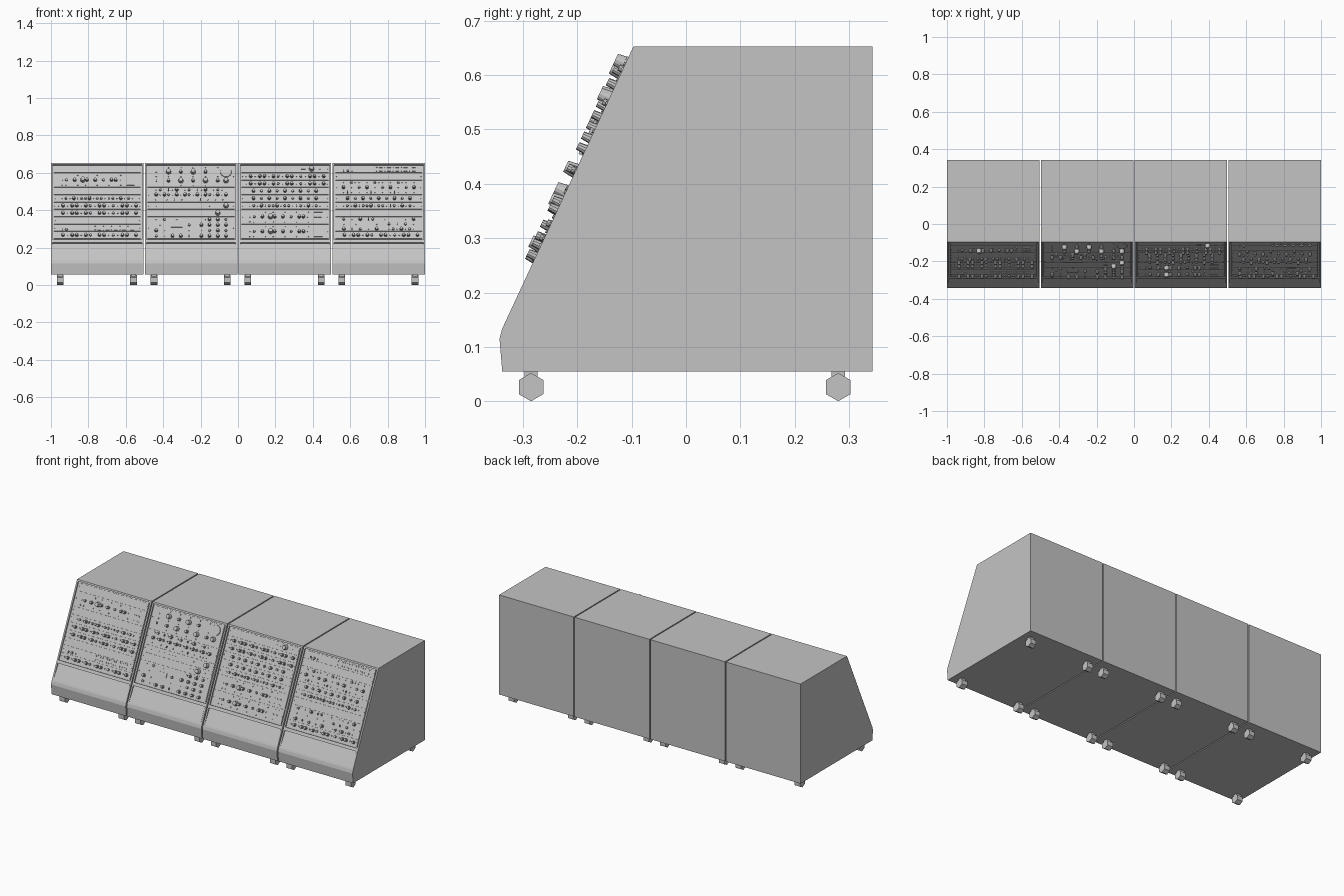
import bpy, bmesh
from math import radians
from mathutils import Matrix, Vector

cube = bpy.data.objects.get("Cube")
if cube:
    bpy.data.objects.remove(cube)

grey = bpy.data.materials.new("light_grey")
grey.use_nodes = True
grey.diffuse_color = (0.55, 0.55, 0.55, 1)
grey.node_tree.nodes["Principled BSDF"].inputs["Base Color"].default_value = (0.55, 0.55, 0.55, 1)

# Main dimensions
BASE, TOP, BACK, TOP_FRONT = 0.055, 0.652, 0.343, -0.097
LEAN = 0.465                      # y run per unit of height on the sloped front
PITCH, GAP, RIM, DEPTH = 0.5, 0.005, 0.013, 0.008
WIDTH = PITCH - GAP
RACK_LOW, RACK_HIGH, SLOTS = 0.247, 0.640, 10
UP = Vector((0, LEAN, 1)).normalized()
OUT = Vector((0, -1, LEAN)).normalized()
RACK_W = WIDTH - 2 * RIM
SLOT_H = (RACK_HIGH - RACK_LOW) / UP.z / SLOTS


def slope_y(z):
    return TOP_FRONT - (TOP - z) * LEAN


def finish(bm, name):
    mesh = bpy.data.meshes.new(name)
    bm.to_mesh(mesh)
    bm.free()
    mesh.materials.append(grey)
    obj = bpy.data.objects.new(name, mesh)
    bpy.context.collection.objects.link(obj)
    return obj


def box(bm, matrix, size):
    bmesh.ops.create_cube(bm, size=1, matrix=matrix @ Matrix.Diagonal((*size, 1)))


def drum(bm, matrix, r, h, sides, taper=1.0):
    bmesh.ops.create_cone(bm, cap_ends=True, segments=sides, radius1=r, radius2=r * taper,
                          depth=h, matrix=matrix @ Matrix.Translation((0, 0, h / 2)))


def on_panel(cx, u, v, w):
    """Frame on the sloped front: u across, v up from the rack foot, w outward."""
    p = Vector((cx + u, slope_y(RACK_LOW), RACK_LOW)) + UP * v + OUT * w
    return Matrix.Translation(p) @ Matrix((Vector((1, 0, 0)), UP, OUT)).transposed().to_4x4()


def cabinet(cx, name):
    # Side profile, extruded across the width
    low, mid = 0.133, 0.235
    profile = [(-0.338, BASE), (-0.343, 0.115), (slope_y(low), low), (slope_y(mid), mid),
               (TOP_FRONT, TOP), (BACK, TOP), (BACK, BASE)]
    bm = bmesh.new()
    a, b = [[bm.verts.new((cx + s * WIDTH / 2, y, z)) for y, z in profile] for s in (-1, 1)]
    n = len(profile)
    sides = [bm.faces.new((a[i], b[i], b[(i + 1) % n], a[(i + 1) % n])) for i in range(n)]
    bm.faces.new(a)
    bm.faces.new(b)
    bmesh.ops.recalc_face_normals(bm, faces=bm.faces)
    tray, rack = sides[2], sides[3]
    # Rack opening, and a shelf panel that sinks toward its top edge
    bmesh.ops.inset_individual(bm, faces=[tray, rack], thickness=RIM)
    bmesh.ops.inset_individual(bm, faces=[rack], thickness=0.0004, depth=-DEPTH)
    bmesh.ops.inset_individual(bm, faces=[tray], thickness=0.0004)
    for v in sorted(tray.verts, key=lambda v: v.co.z)[2:]:
        v.co -= OUT * DEPTH
    finish(bm, name)


# Control symbols: radius, height, sides, taper
KNOBS = {"O": (0.014, 0.022, 12, 0.8), "o": (0.009, 0.018, 10, 0.8),
         "c": (0.007, 0.010, 8, 0.9), ".": (0.0035, 0.005, 6, 1.0),
         "D": (0.030, 0.004, 20, 0.95)}
# Box symbols: width, height, thickness
BOXES = {"=": (0.020, 0.007, 0.005), "i": (0.004, 0.011, 0.010), "M": (0.060, 0.026, 0.004),
         "_": (0.024, 0.004, 0.003)}

# Rack modules: height in slots, then lines of controls from top to bottom
MODULES = {
    "blank": (1, []),
    "dense": (1, [".o.oo.oc.oo.c.oo.o"]),
    "switches": (1, [" .c.oicco.cc.ic.o.c. "]),
    "row": (1, ["  o c o c o c o c o  "]),
    "patch": (1, ["         .=.=.=.=.= ", " ic.     .=.=.=.=.= "]),
    "strip": (1, [" .  _____     .   O "]),
    "lamp": (1, ["              _ O . "]),
    "mixer": (2, ["     . .  .  .  . __ ", " .c o Oo o c oo. == ", " ..  . .  .  .  . __ "]),
    "filter": (3, ["    .  .  .  .  .   ", " .  O  o  O  o    D ", " .  .  .  .  .  .   ",
                   " i  o  O  o  O  o O ", "    .  .  .  .      "]),
    "voices": (2, [" . c.. . c.. . c.. . ", " o . c o . c o . c o ", " .i. . .i. . .i. . . "]),
    "sequencer": (2, [" .c i.o .c i.o .c.  ", " o.oc.o.oc.o.oc.o.o ", " .  . i .  . i . ...  "]),
    "scope": (3, [" . c  .      .o o c ", "  .   M  c  o o o o ", " o .     .  . c o c ",
                  " c . o o i  o o o o "]),
    "utility": (2, [" c . o ic  . __ . o ", " .  .  . .  c i c . ", " o i c . o  .c.o.c. "]),
}
RACKS = [
    ["blank", "mixer", "blank", "switches", "dense", "dense", "blank", "patch", "dense"],
    ["filter", "sequencer", "strip", "lamp", "scope"],
    ["lamp", "dense", "dense", "row", "row", "switches", "mixer", "mixer"],
    ["patch", "blank", "voices", "row", "switches", "blank", "utility", "dense"],
]


def rack(cx, layout, number):
    plates, controls = bmesh.new(), bmesh.new()
    top, thick, seam = SLOTS * SLOT_H, 0.006, 0.004
    face = thick - DEPTH
    for kind in layout:
        slots, lines = MODULES[kind]
        h = slots * SLOT_H
        # Face plate
        box(plates, on_panel(cx, 0, top - h / 2, face - thick / 2),
            (RACK_W - seam, h - seam, thick))
        # Mounting screws at the ends of each plate
        for s in (-1, 1):
            drum(controls, on_panel(cx, s * (RACK_W / 2 - 0.008), top - h / 2, face),
                 0.003, 0.002, 6)
        # Controls laid out by symbol
        for j, line in enumerate(lines):
            v = top - h * (j + 0.5) / len(lines)
            for i, symbol in enumerate(line):
                u = ((i + 0.5) / len(line) - 0.5) * (RACK_W - 0.03)
                m = on_panel(cx, u, v, face)
                if symbol in KNOBS:
                    drum(controls, m, *KNOBS[symbol])
                elif symbol in BOXES:
                    size = BOXES[symbol]
                    box(controls, m @ Matrix.Translation((0, 0, size[2] / 2)), size)
        top -= h
    finish(plates, f"module_plates_{number}")
    finish(controls, f"module_controls_{number}")


def casters(cx, name):
    bm = bmesh.new()
    r, w = 0.026, 0.036
    turn = Matrix.Rotation(radians(90), 4, "Y") @ Matrix.Rotation(radians(30), 4, "Z")
    for x in (cx - 0.198, cx + 0.194):
        for y in (-0.285, 0.28):
            drum(bm, Matrix.Translation((x - w / 2, y, r)) @ turn, r, w, 6)
            box(bm, Matrix.Translation((x, y, BASE - 0.006)), (w * 0.8, 0.024, 0.014))
    finish(bm, name)


for k, layout in enumerate(RACKS):
    centre = (k - 1.5) * PITCH
    # Outer cabinets reach the full overall width
    centre += GAP / 2 * (k - 1.5) / 1.5
    cabinet(centre, f"cabinet_{k + 1}")
    rack(centre, layout, k + 1)
    casters(centre, f"casters_{k + 1}")
